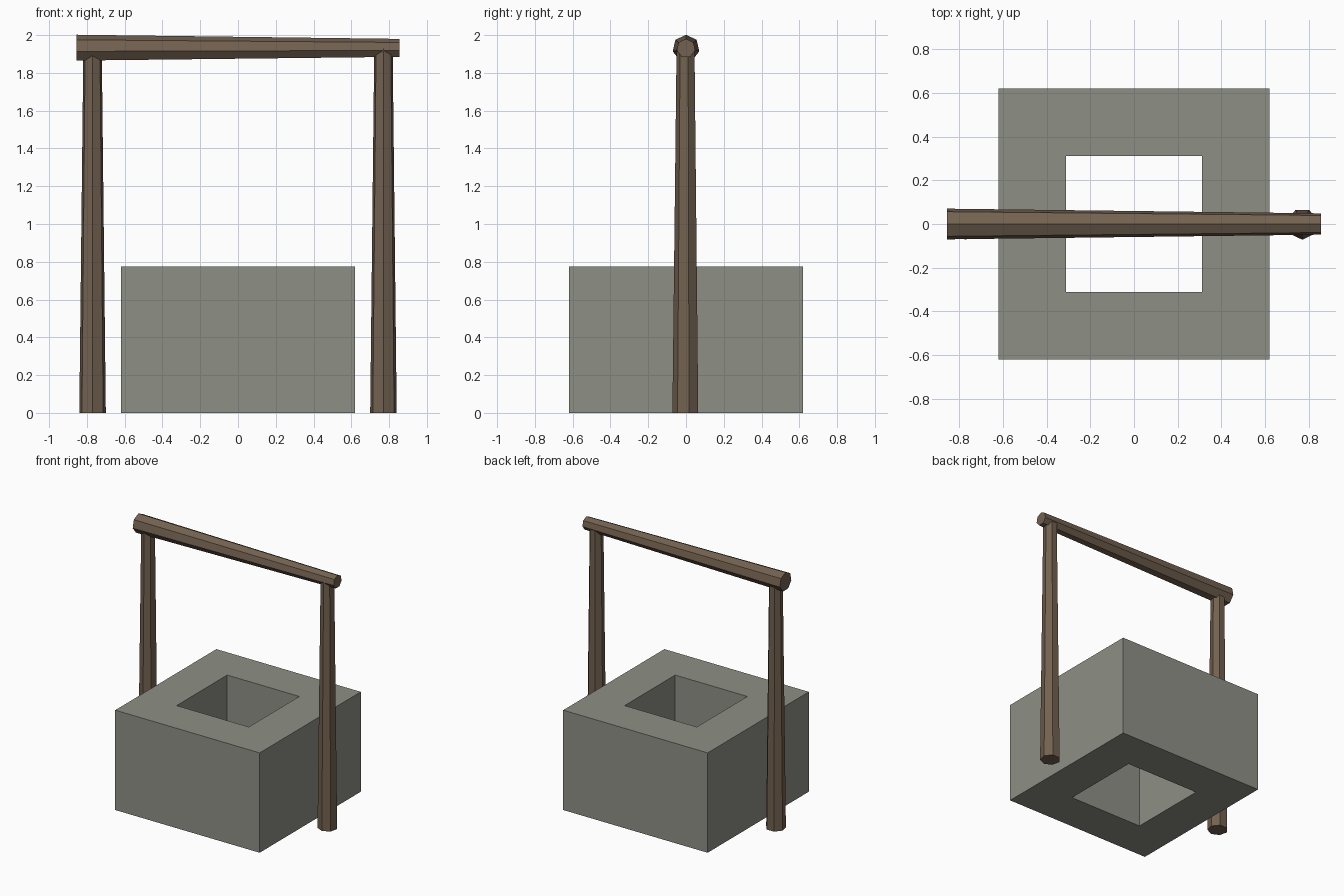
import bpy, bmesh, math
from mathutils import Matrix

cube = bpy.data.objects.get("Cube")
if cube:
    bpy.data.objects.remove(cube, do_unlink=True)


def make_material(name, rgb):
    mat = bpy.data.materials.new(name)
    mat.use_nodes = True
    mat.diffuse_color = (*rgb, 1)
    bsdf = mat.node_tree.nodes["Principled BSDF"]
    bsdf.inputs["Base Color"].default_value = (*rgb, 1)
    bsdf.inputs["Roughness"].default_value = 0.9
    return mat


def finish(name, bm, mat):
    bmesh.ops.recalc_face_normals(bm, faces=bm.faces)
    mesh = bpy.data.meshes.new(name)
    bm.to_mesh(mesh)
    bm.free()
    mesh.materials.append(mat)
    obj = bpy.data.objects.new(name, mesh)
    bpy.context.collection.objects.link(obj)
    return obj


def log(name, start_radius, end_radius, length, matrix, mat):
    """Tapered seven-sided log, centred on its own axis."""
    bm = bmesh.new()
    bmesh.ops.create_cone(bm, cap_ends=True, segments=7, radius1=start_radius,
                          radius2=end_radius, depth=length, matrix=matrix)
    return finish(name, bm, mat)


stone = make_material("grey stone", (0.27, 0.28, 0.235))
wood = make_material("brown wood", (0.17, 0.12, 0.08))

# Square stone wall with an open shaft: outer and inner loops bridged all round
outer, inner, height = 0.62, 0.31, 0.775
bm = bmesh.new()
loops = []
for half, z in ((outer, 0), (outer, height), (inner, height), (inner, 0)):
    loops.append([bm.verts.new((sx * half, sy * half, z))
                  for sx, sy in ((-1, -1), (1, -1), (1, 1), (-1, 1))])
for k in range(4):
    a, b = loops[k], loops[(k + 1) % 4]
    for i in range(4):
        j = (i + 1) % 4
        bm.faces.new((a[i], a[j], b[j], b[i]))
finish("well_wall", bm, stone)

# Two upright posts, one corner of each facing the front
beam_z = 1.93
for side, x in (("right", -0.77), ("left", 0.77)):
    place = Matrix.Translation((x, 0, beam_z / 2)) @ Matrix.Rotation(math.pi, 4, "Z")
    log(side + "_post", 0.072, 0.05, beam_z, place, wood)

# Crossbeam, thicker at the right end, one corner upward
along_x = Matrix(((0, 0, 1, 0), (1, 0, 0, 0), (0, 1, 0, 0), (0, 0, 0, 1)))
log("crossbeam", 0.072, 0.05, 1.71,
    Matrix.Translation((0, 0, beam_z)) @ along_x, wood)
